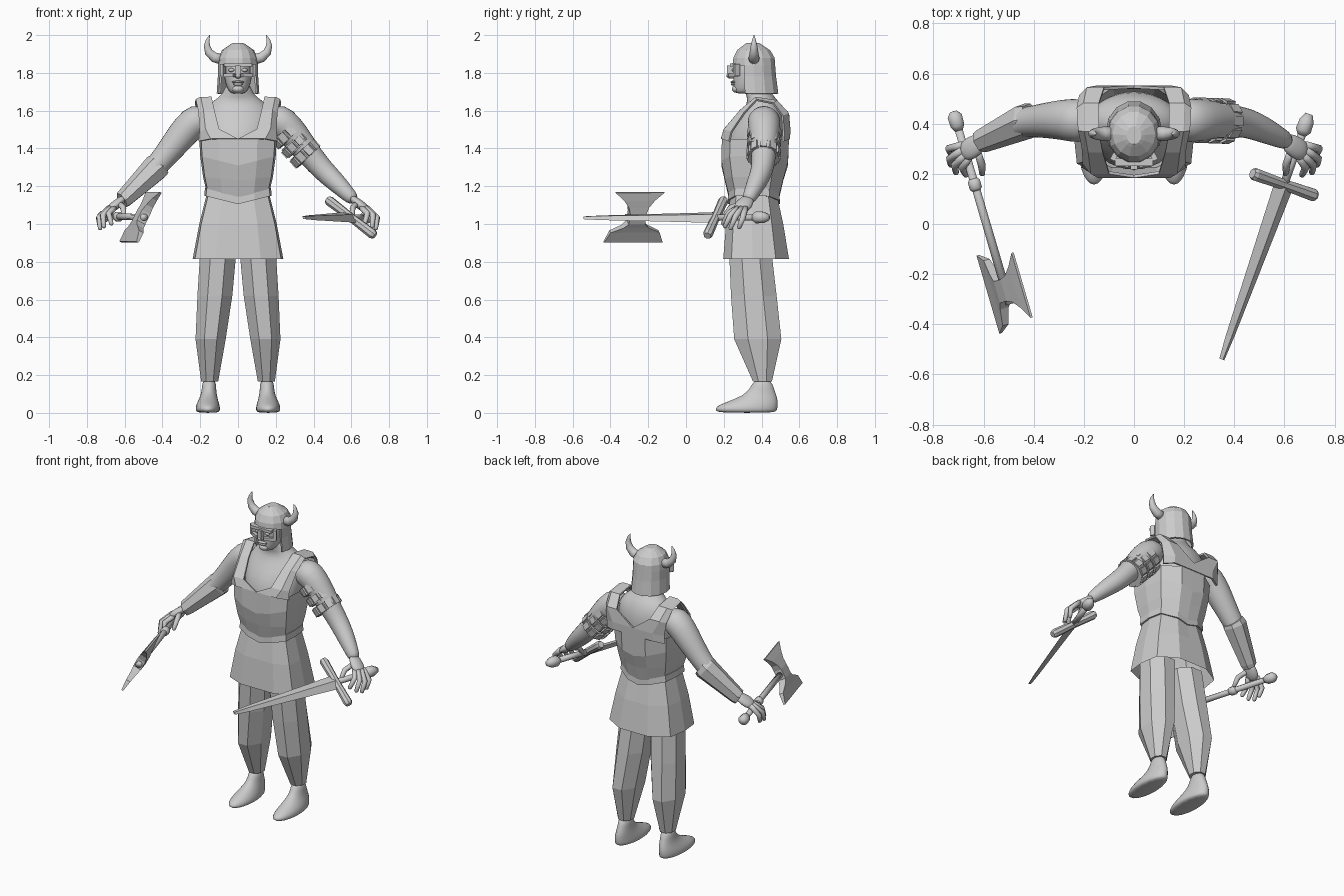
import bpy, bmesh, math
from mathutils import Vector as V, Matrix

if "Cube" in bpy.data.objects:
    bpy.data.objects.remove(bpy.data.objects["Cube"])

grey = bpy.data.materials.new("plain grey")
grey.diffuse_color = (0.6, 0.6, 0.6, 1)
grey.use_nodes = True
grey.node_tree.nodes["Principled BSDF"].inputs["Base Color"].default_value = grey.diffuse_color


def finish(name, bm, smooth=False, sub=0):
    bmesh.ops.recalc_face_normals(bm, faces=bm.faces)
    me = bpy.data.meshes.new(name)
    bm.to_mesh(me)
    bm.free()
    me.materials.append(grey)
    for p in me.polygons:
        p.use_smooth = smooth
    ob = bpy.data.objects.new(name, me)
    bpy.context.collection.objects.link(ob)
    if sub:
        ob.modifiers.new("soften", 'SUBSURF').levels = sub
        ob.modifiers["soften"].render_levels = sub
    return ob


def loft(name, rings, smooth=False, sub=0, caps=(True, True), closed=True):
    """Skin a list of equally sized point rings."""
    bm = bmesh.new()
    rows = [[bm.verts.new(p) for p in r] for r in rings]
    n = len(rows[0])
    for a, b in zip(rows, rows[1:]):
        for i in range(n if closed else n - 1):
            j = (i + 1) % n
            bm.faces.new((a[i], a[j], b[j], b[i]))
    if closed:
        for row, cap in zip((rows[0], rows[-1]), caps):
            if cap:
                bm.faces.new(row)
    return finish(name, bm, smooth, sub)


def tube(name, pts, radii, sides=10, ref=(0, 1, 0), smooth=True, sub=0, flat=1.0):
    """Round sections along a path."""
    pts = [V(p) for p in pts]
    rings = []
    for i, p in enumerate(pts):
        t = (pts[min(i + 1, len(pts) - 1)] - pts[max(i - 1, 0)]).normalized()
        u = t.cross(V(ref)).normalized()
        w = t.cross(u)
        rings.append([p + radii[i] * (math.cos(a) * u * flat + math.sin(a) * w)
                      for a in (math.tau * (k + .5) / sides for k in range(sides))])
    return loft(name, rings, smooth, sub)


def oval(x0, x1, y0, y1, z, n=12, grow=1.0):
    cx, cy, rx, ry = (x0 + x1) / 2, (y0 + y1) / 2, (x1 - x0) / 2, (y1 - y0) / 2
    return [(cx + grow * rx * math.sin(a), cy - grow * ry * math.cos(a), z)
            for a in (math.tau * (k + .5) / n for k in range(n))]


def box(name, c, size, rot=None):
    bm = bmesh.new()
    bmesh.ops.create_cube(bm, size=1)
    m = Matrix.Translation(c) @ (rot or Matrix()) @ Matrix.Diagonal((*size, 1))
    bmesh.ops.transform(bm, matrix=m, verts=bm.verts)
    return finish(name, bm)


def ball(name, c, size):
    bm = bmesh.new()
    bmesh.ops.create_uvsphere(bm, u_segments=16, v_segments=10, radius=1)
    bmesh.ops.transform(bm, matrix=Matrix.Translation(c) @ Matrix.Diagonal((*size, 1)), verts=bm.verts)
    return finish(name, bm, True)


# Garment cross-section: right half from front middle to back middle
HALF = [(0, -1), (.5, -1), (.95, -.75), (1, -.1), (.92, .6), (.42, 1), (0, 1)]
SECTION = HALF + [(-x, y) for x, y in HALF[-2:0:-1]]


def cloth(rx, y0, y1, z, dip=0.0):
    cy, ry = (y0 + y1) / 2, (y1 - y0) / 2
    return [(rx * x, cy + ry * y, z - dip * (1 - abs(x))) for x, y in SECTION]


# Tunic: skirt, bodice, belt
loft("skirt", [cloth(.165, .235, .485, 1.16, .04), cloth(.205, .212, .515, 1.0),
               cloth(.24, .197, .545, .815)], caps=(True, False))
loft("bodice", [cloth(.16, .235, .485, 1.14, .04), cloth(.185, .205, .515, 1.25, .02),
                cloth(.2, .187, .54, 1.36, .05), cloth(.205, .19, .545, 1.45)], caps=(False, False))
loft("belt", [cloth(.16, .24, .48, 1.15, .045), cloth(.178, .222, .497, 1.15, .045),
              cloth(.175, .225, .494, 1.19, .045), cloth(.155, .24, .48, 1.19, .045)], caps=(False, False))

# Shoulder straps with neckline: inner x, outer x, y, z
STRAP = [(0, .205, .19, 1.45), (.1, .2, .205, 1.5), (.125, .205, .29, 1.6), (.14, .22, .37, 1.668),
         (.14, .225, .48, 1.65), (.12, .215, .54, 1.585), (0, .205, .547, 1.5), (0, .205, .545, 1.45)]
for s in (1, -1):
    ob = loft("shoulder_strap", [[(s * a, y, z), (s * (.7 * b + .3 * a), y, z), (s * b, y + (.39 - y) * .2, z - .012)]
                                 for a, b, y, z in STRAP], closed=False)
    ob.modifiers.new("thickness", 'SOLIDIFY').thickness = .012
    ob.modifiers["thickness"].offset = 0

# Chest, neck and head
loft("chest_and_neck", [oval(-a, a, b, c, z, 16) for a, b, c, z in
     [(.16, .22, .5, 1.25), (.185, .205, .53, 1.42), (.195, .24, .535, 1.52), (.19, .30, .52, 1.6),
      (.13, .33, .49, 1.655), (.075, .31, .45, 1.69), (.065, .3, .44, 1.76)]], True, 1)
loft("head", [oval(-a, a, b, c, z, 12) for a, b, c, z in
     [(.03, .27, .34, 1.69), (.05, .248, .4, 1.7), (.07, .248, .44, 1.74), (.08, .245, .45, 1.8),
      (.08, .25, .46, 1.86), (.06, .28, .43, 1.92)]], True, 1)
ball("upper_lip", (0, .25, 1.752), (.032, .014, .007))
ball("lower_lip", (0, .251, 1.74), (.027, .014, .008))
ball("chin", (0, .265, 1.715), (.03, .022, .02))
ball("nose", (0, .24, 1.785), (.017, .026, .016))

# Helmet: faceted dome, then a curtain left open at the face
N = 14
loft("helmet_dome", [oval(-a, a, b, c, z, N) for a, b, c, z in
     [(.107, .243, .475, 1.84), (.103, .248, .472, 1.88), (.085, .268, .448, 1.92),
      (.045, .305, .405, 1.948), (.03, .318, .39, 1.957)]], caps=(False, True))
curtain = [oval(-a, a, b, c, z, N)[2:N - 2] for a, b, c, z in
           [(.107, .243, .475, 1.84), (.107, .243, .48, 1.78), (.113, .24, .492, 1.69)]]
ob = loft("helmet_curtain", curtain, closed=False)
ob.modifiers.new("thickness", 'SOLIDIFY').thickness = .01

# Visor with eye openings
box("brow_guard", (0, .247, 1.842), (.15, .03, .018))
box("nose_guard", (0, .233, 1.81), (.026, .03, .06))
for s in (1, -1):
    turn = Matrix.Rotation(s * .5, 4, 'Z')
    box("cheek_guard", (s * .052, .25, 1.787), (.07, .02, .02), turn)
    box("visor_side", (s * .08, .268, 1.815), (.02, .03, .065), turn)
    ball("eye", (s * .035, .255, 1.815), (.016, .012, .01))
    # Curved horn
    tube("horn", [(s * x, .36, z) for x, z in
                  [(.085, 1.872), (.125, 1.882), (.155, 1.91), (.165, 1.945), (.16, 1.975), (.15, 2.0)]],
         [.03, .028, .023, .017, .01, .002], 10)

# Legs, feet, arms and hands on both sides
FINGERS = [[(.655, .27, 1.085), (.685, .225, 1.055), (.67, .195, 1.0)],
           [(.675, .275, 1.085), (.715, .235, 1.045), (.71, .205, .985)],
           [(.685, .295, 1.085), (.735, .26, 1.035), (.73, .235, .975)],
           [(.685, .315, 1.085), (.738, .3, 1.03), (.73, .28, .98)],
           [(.625, .29, 1.105), (.607, .235, 1.085), (.605, .2, 1.04)]]
for s in (1, -1):
    def m(p):
        return (s * p[0], p[1], p[2])

    def side(rings):
        return [[m(p) for p in r] for r in rings]

    loft("trouser_leg", side([oval(*r, 8, 1.08) for r in
         [(.105, .195, .355, .455, .165), (.065, .225, .255, .505, .39),
          (.03, .215, .238, .48, .62), (.008, .2, .228, .452, .86)]]))
    loft("foot", side([oval(*r, 14) for r in
         [(.105, .215, .17, .475, .0), (.092, .226, .148, .487, .012), (.094, .226, .152, .49, .035),
          (.102, .215, .22, .49, .06), (.11, .2, .295, .483, .09), (.115, .192, .338, .468, .125),
          (.115, .19, .357, .453, .18)]]), True, 1)
    tube("arm", [m(p) for p in [(.15, .41, 1.55), (.22, .412, 1.555), (.27, .415, 1.505), (.33, .415, 1.43),
                                (.39, .41, 1.355), (.45, .405, 1.285), (.52, .375, 1.22), (.58, .345, 1.16),
                                (.62, .325, 1.12)]],
         [.07, .092, .085, .076, .066, .061, .054, .042, .034], 14, sub=1)
    tube("palm", [m(p) for p in [(.6, .335, 1.14), (.63, .315, 1.115), (.655, .3, 1.095), (.69, .28, 1.07)]],
         [.035, .045, .05, .036], 10, sub=1, flat=.55)
    for f in FINGERS:
        a, b, c = (V(m(p)) for p in f)
        tube("finger", [a, (a + b) / 2, b, (b + c) / 2, c, c + (c - b) * .1],
             [.016, .016, .016, .014, .012, .005], 8)

# Bracer on one forearm
tube("bracer", [(-.41, .418, 1.315), (-.43, .412, 1.30), (-.6, .335, 1.135), (-.615, .328, 1.125)],
     [.066, .074, .05, .046], 7, smooth=False)

# Studded arm band on the other upper arm
A, B = V((.24, .415, 1.495)), V((.375, .41, 1.35))
axis = (B - A).normalized()
u = axis.cross(V((0, 1, 0))).normalized()
w = axis.cross(u)
for k in range(3):
    c = A.lerp(B, .15 + .35 * k)
    tube("arm_band", [c - axis * .028, c + axis * .028], [.083, .083], 10, smooth=False)
    for j in range(10):
        a = math.tau * j / 10
        out = u * math.cos(a) + w * math.sin(a)
        rot = Matrix((out, axis.cross(out), axis)).transposed().to_4x4()
        box("arm_band_plate", c + out * .08, (.018, .038, .042 if k == 1 else .05), rot)

# Sword
tip, end = V((.35, -.54, 1.033)), V((.692, .42, 1.035))
d = (end - tip).normalized()
g = V((.255, -.11, -.2))
g = (g - d * g.dot(d)).normalized()
n = d.cross(g)


def diamond(c, half, thick):
    return [c + g * half, c + n * thick, c - g * half, c - n * thick]


hilt = tip + d * .74
loft("sword_blade", [diamond(tip, .013, .008), diamond(tip + d * .1, .021, .012), diamond(hilt, .048, .02)])
tube("cross_guard", [hilt - g * .165, hilt - g * .15, hilt, hilt + g * .15, hilt + g * .165],
     [.02, .027, .023, .027, .02], 8, d, False)
tube("sword_grip", [hilt, end - d * .05], [.018, .018], 8, (0, 0, 1))
tube("sword_pommel", [end - d * .07, end - d * .05, end - d * .01, end + d * .02],
     [.018, .034, .032, .016], 8, (0, 0, 1))

# Double-bladed axe
butt, top = V((-.715, .43, 1.04)), V((-.495, -.32, 1.036))
d = (top - butt).normalized()
h = V((.13, .035, .26))
h = (h - d * h.dot(d)).normalized()
n = d.cross(h)
mid = V((-.512, -.262, 1.036))
tube("axe_handle", [butt, top], [.017, .019], 8, (0, 0, 1))
tube("axe_pommel", [butt - d * .02, butt, butt + d * .04, butt + d * .06], [.015, .032, .03, .018], 8, (0, 0, 1))
tube("axe_collar", [butt + d * .26, butt + d * .27, butt + d * .3, butt + d * .31],
     [.018, .027, .027, .018], 8, (0, 0, 1))
loft("axe_head", [[mid + h * z + d * (a * sa) + n * (t * sn) for sa, sn in ((-1, -1), (1, -1), (1, 1), (-1, 1))]
     for z, a, t in [(-.148, .162, .006), (-.085, .135, .014), (-.055, .07, .02), (-.03, .045, .026),
                     (.03, .045, .026), (.065, .055, .02), (.105, .085, .014), (.148, .135, .005)]])
